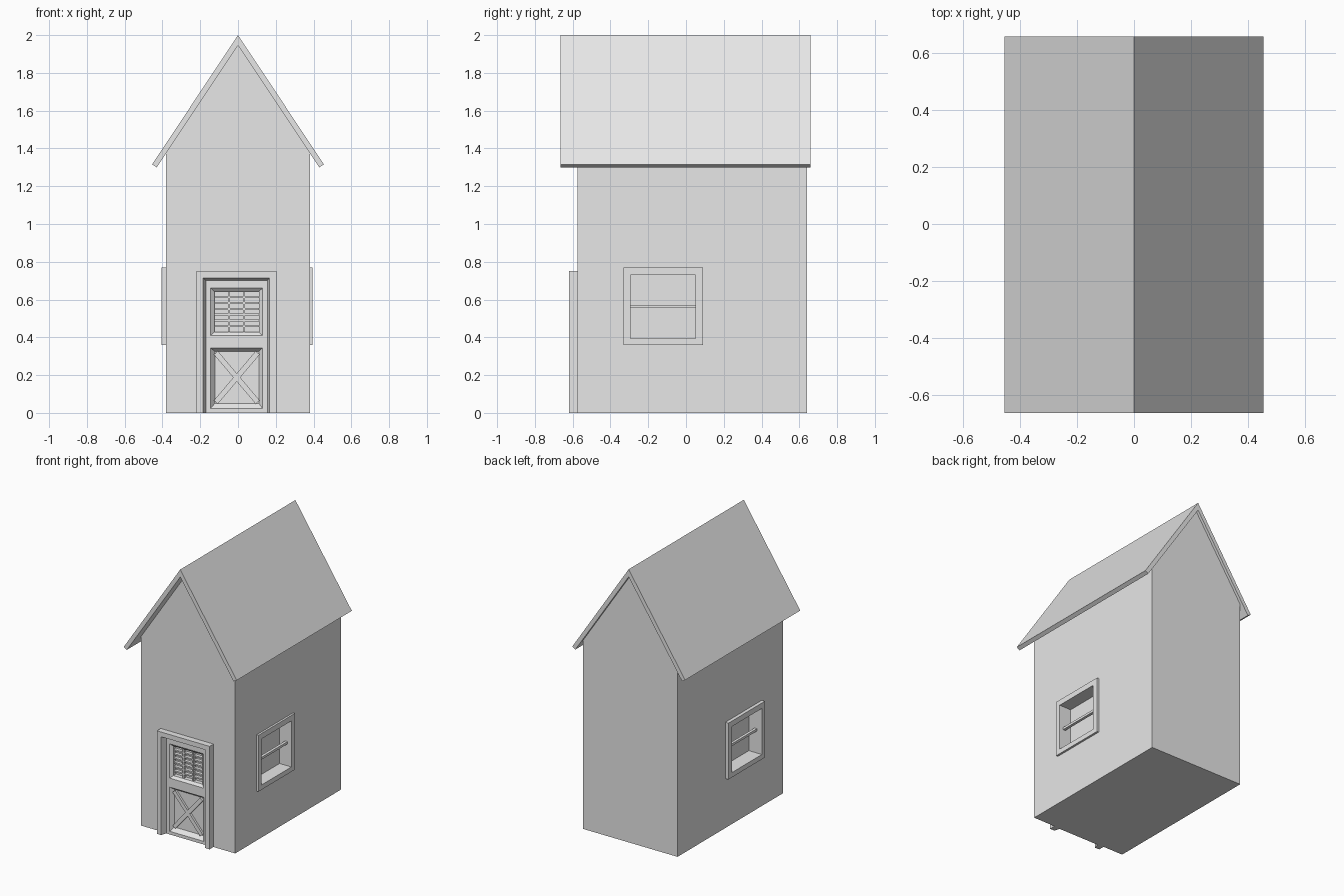
import bpy
import bmesh
from math import atan2, hypot
from mathutils import Vector, Matrix

cube = bpy.data.objects.get("Cube")
if cube:
    bpy.data.objects.remove(cube, do_unlink=True)

grey = bpy.data.materials.new("plain_grey")
grey.use_nodes = True
colour = (0.8, 0.8, 0.8, 1)
grey.diffuse_color = colour
grey.node_tree.nodes["Principled BSDF"].inputs["Base Color"].default_value = colour


def finish(name, bm):
    bmesh.ops.recalc_face_normals(bm, faces=bm.faces)
    mesh = bpy.data.meshes.new(name)
    bm.to_mesh(mesh)
    bm.free()
    mesh.materials.append(grey)
    obj = bpy.data.objects.new(name, mesh)
    bpy.context.collection.objects.link(obj)
    return obj


def extruded(name, outline, y0, y1):
    """Extrude an x-z outline along y."""
    bm = bmesh.new()
    face = bm.faces.new([bm.verts.new((x, y0, z)) for x, z in outline])
    new = bmesh.ops.extrude_face_region(bm, geom=[face])["geom"]
    bmesh.ops.translate(bm, vec=(0, y1 - y0, 0),
                        verts=[v for v in new if isinstance(v, bmesh.types.BMVert)])
    return finish(name, bm)


def block(name, near, far, d0, d1, axis="y"):
    """Straight or tapered block between two rectangles (u0, u1, z0, z1)."""
    bm = bmesh.new()
    for (u0, u1, z0, z1), d in ((near, d0), (far, d1)):
        for u in (u0, u1):
            for z in (z0, z1):
                bm.verts.new((u, d, z) if axis == "y" else (d, u, z))
    bmesh.ops.convex_hull(bm, input=bm.verts)
    bmesh.ops.dissolve_limit(bm, angle_limit=0.01, verts=bm.verts, edges=bm.edges)
    return finish(name, bm)


def cut(obj, cutter, keep=False):
    """Subtract the cutter and apply the result."""
    mod = obj.modifiers.new("cut", "BOOLEAN")
    mod.operation = "DIFFERENCE"
    mod.solver = "EXACT"
    mod.object = cutter
    bpy.context.view_layer.objects.active = obj
    bpy.ops.object.modifier_apply(modifier=mod.name)
    if not keep:
        bpy.data.objects.remove(cutter, do_unlink=True)


# House body
FRONT, BACK = -0.575, 0.64
house = extruded("house_walls", [(-0.38, 0), (0.38, 0), (0.38, 1.375),
                                 (0, 1.945), (-0.38, 1.375)], FRONT, BACK)

# Roof
extruded("roof", [(0, 2), (0.455, 1.315), (0.43, 1.3), (0, 1.945),
                  (-0.43, 1.3), (-0.455, 1.315)], -0.665, 0.66)

# Side windows: frame, deep recess and meeting rail
outer = (-0.33, 0.09, 0.36, 0.77)
inner = (-0.295, 0.05, 0.395, 0.73)
rail = (-0.295, 0.05, 0.555, 0.572)
for side, s, face in (("left", 1, 0.395), ("right", -1, 0.405)):
    frame = block(side + "_window_frame", outer, outer, s * 0.37, s * face, "x")
    recess = block("recess_cutter", inner, inner, s * 0.3, s * 0.5, "x")
    cut(house, recess, keep=True)
    cut(frame, recess)
    block(side + "_window_rail", rail, rail, s * 0.345, s * 0.365, "x")

# Door opening in the wall
leaf = (-0.17, 0.155, 0, 0.7)
opening = (-0.17, 0.155, -0.1, 0.7)
cut(house, block("opening_cutter", opening, opening, -0.7, -0.52))

# Door trim with splayed reveal
trim_outer = (-0.22, 0.205, 0, 0.75)
trim = block("door_trim", trim_outer, trim_outer, -0.62, FRONT)
cut(trim, block("reveal_cutter", (-0.186, 0.168, -0.1, 0.716),
                (-0.17, 0.155, -0.1, 0.7), -0.622, -0.573))

# Door leaf with a bevelled window and a bevelled lower panel
DOOR = -0.58
door = block("door", leaf, leaf, DOOR, -0.52)
light = (-0.125, 0.11, 0.428, 0.643)
panel = (-0.123, 0.11, 0.05, 0.325)
cut(door, block("light_bevel_cutter", (-0.146, 0.131, 0.409, 0.661), light,
                DOOR - 0.001, DOOR + 0.015))
cut(door, block("light_cutter", light, light, DOOR + 0.01, DOOR + 0.045))
cut(door, block("panel_cutter", (-0.146, 0.131, 0.022, 0.345), panel,
                DOOR - 0.001, DOOR + 0.025))

# Window grid in the door
for i in range(6):
    z = light[2] + (i + 1) * (light[3] - light[2]) / 7
    bar = (light[0], light[1], z - 0.005, z + 0.005)
    block(f"door_slat_{i + 1}", bar, bar, DOOR + 0.02, DOOR + 0.044)
for i in range(2):
    x = light[0] + (i + 1) * (light[1] - light[0]) / 3
    bar = (x - 0.005, x + 0.005, light[2], light[3])
    block(f"door_bar_{i + 1}", bar, bar, DOOR + 0.016, DOOR + 0.044)

# Crossed braces on the lower panel
centre = Vector(((panel[0] + panel[1]) / 2, DOOR + 0.017, (panel[2] + panel[3]) / 2))
w, h = panel[1] - panel[0], panel[3] - panel[2]
for i, s in enumerate((1, -1)):
    bm = bmesh.new()
    bmesh.ops.create_cube(bm, size=1)
    size = Matrix.Diagonal((hypot(w, h) * 0.95, 0.016 - 0.001 * i, 0.028, 1))
    turn = Matrix.Rotation(s * atan2(h, w), 4, "Y")
    bmesh.ops.transform(bm, matrix=Matrix.Translation(centre) @ turn @ size, verts=bm.verts)
    finish(f"door_brace_{i + 1}", bm)
